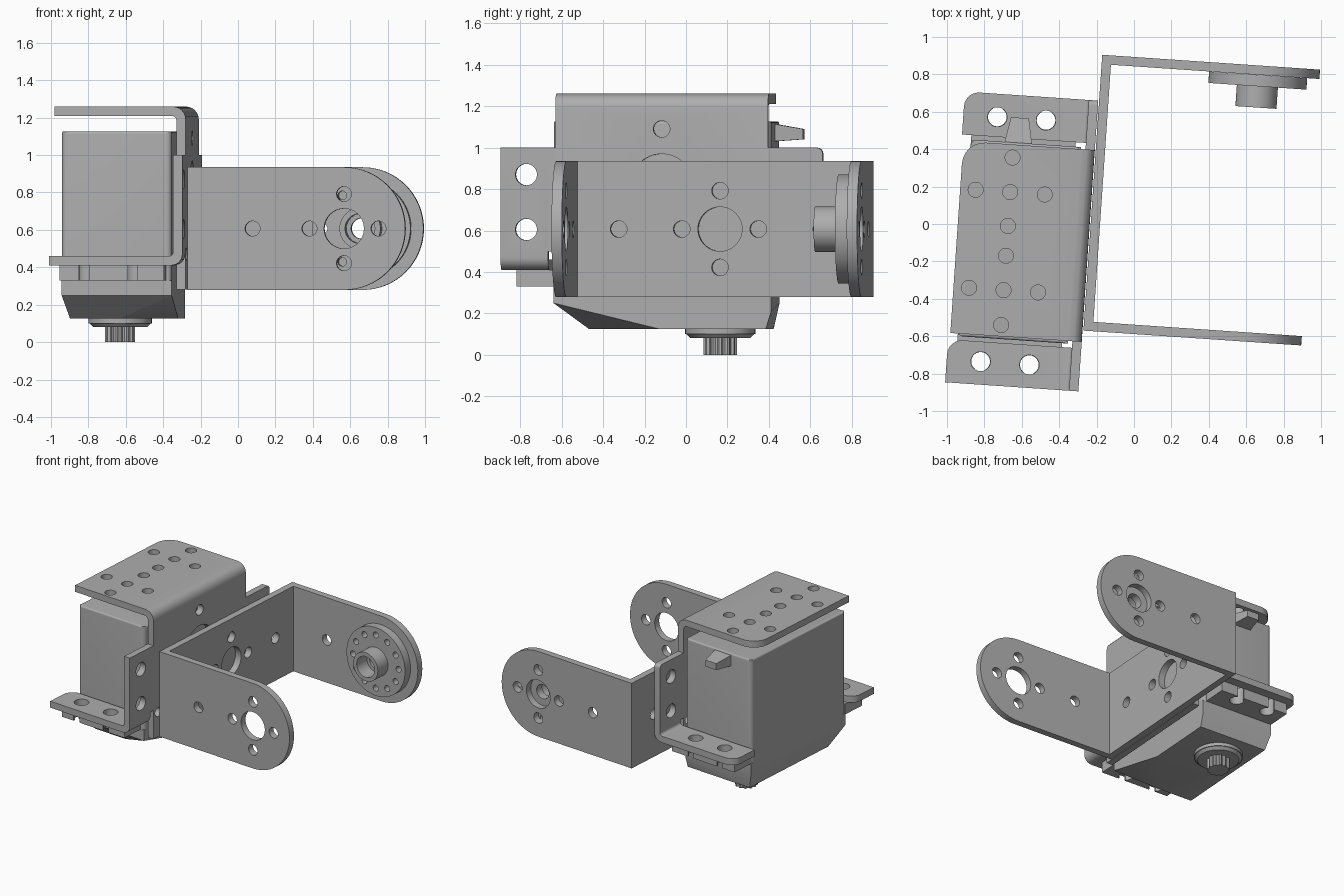
import bpy, bmesh, math
from mathutils import Matrix, Vector

if "Cube" in bpy.data.objects:
    bpy.data.objects.remove(bpy.data.objects["Cube"], do_unlink=True)

grey = bpy.data.materials.new("plain grey")
grey.use_nodes = True
GREY = (0.42, 0.42, 0.42, 1)
grey.diffuse_color = GREY
grey.node_tree.nodes["Principled BSDF"].inputs["Base Color"].default_value = GREY

U, V, Z = 0, 1, 2              # local axes, turned slightly about z at the end
T = 0.05                       # sheet thickness
parts = []


def finish(name, bm, keep=True):
    bmesh.ops.recalc_face_normals(bm, faces=bm.faces)
    me = bpy.data.meshes.new(name)
    bm.to_mesh(me)
    bm.free()
    me.materials.append(grey)
    ob = bpy.data.objects.new(name, me)
    bpy.context.collection.objects.link(ob)
    if keep:
        parts.append(ob)
    return ob


def prism(name, pts, axis, lo, hi, rounds=()):
    """Extrude a 2D outline along an axis; rounds = (edge axis, test, radius)."""
    bm = bmesh.new()

    def place(p, h):
        c = list(p)
        c.insert(axis, h)
        return bm.verts.new(c)
    a = [place(p, min(lo, hi)) for p in pts]
    b = [place(p, max(lo, hi)) for p in pts]
    bm.faces.new(a)
    bm.faces.new(b)
    for i in range(len(pts)):
        j = (i + 1) % len(pts)
        bm.faces.new((a[i], a[j], b[j], b[i]))
    for ax, test, r in rounds:
        chosen = []
        for e in bm.edges:
            d = (e.verts[1].co - e.verts[0].co).normalized()
            if abs(d[ax]) > 0.99 and test((e.verts[0].co + e.verts[1].co) / 2):
                chosen.append(e)
        bmesh.ops.bevel(bm, geom=chosen, offset=r, segments=6, profile=0.5, affect='EDGES')
    return finish(name, bm)


def box(name, u, v, z, rounds=()):
    return prism(name, [(u[0], v[0]), (u[1], v[0]), (u[1], v[1]), (u[0], v[1])], Z, *z, rounds)


def add_rod(bm, axis, c, r, length, n=32, r2=None):
    turn = Vector((0, 0, 1)).rotation_difference(Vector([float(i == axis) for i in range(3)]))
    bmesh.ops.create_cone(bm, cap_ends=True, segments=n, radius1=r, radius2=r if r2 is None else r2,
                          depth=length, matrix=Matrix.Translation(c) @ turn.to_matrix().to_4x4())


def rod(name, axis, c, r, length, **kw):
    bm = bmesh.new()
    add_rod(bm, axis, c, r, length, **kw)
    return finish(name, bm)


def apply_cut(ob, cutter):
    mod = ob.modifiers.new("cut", 'BOOLEAN')
    mod.object, mod.solver = cutter, 'EXACT'
    bpy.context.view_layer.objects.active = ob
    bpy.ops.object.modifier_apply(modifier=mod.name)
    bpy.data.objects.remove(cutter, do_unlink=True)


def drill(ob, axis, holes):
    """Cut round holes given as (centre, radius)."""
    bm = bmesh.new()
    for c, r in holes:
        add_rod(bm, axis, c, r, 0.22)
    apply_cut(ob, finish("hole_cutter", bm, keep=False))


def ring(n, r):
    return [(r * math.cos(k * math.tau / n), r * math.sin(k * math.tau / n)) for k in range(n)]


# U-shaped bracket: base and two round-ended arms
CZ, HALF, BU = 0.607, 0.328, -0.231
V0, V1, HU = -0.587, 0.891, 0.608
VC = (V0 + V1) / 2
base = box("u_bracket_base", (BU, BU + T), (V0 + T, V1 - T), (CZ - HALF, CZ + HALF))
drill(base, U, [((BU, VC, CZ), 0.107)]
      + [((BU, VC + a, CZ + b), 0.04) for a, b in ring(4, 0.185)]
      + [((BU, VC + s * 0.49, CZ), 0.04) for s in (-1, 1)])
outline = [(BU, CZ + HALF), (BU, CZ - HALF)]
for k in range(33):
    a = -math.pi / 2 + math.pi * k / 32
    outline.append((HU + HALF * math.cos(a), CZ + HALF * math.sin(a)))
for name, v in (("front_arm", V0), ("back_arm", V1 - T)):
    arm = prism(name, outline, V, v, v + T)
    drill(arm, V, [((HU, v, CZ), 0.107), ((0.118, v, CZ), 0.04)]
          + [((HU + a, v, CZ + b), 0.04) for a, b in ring(4, 0.185)])

# Idler disc and hub on the inside of the back arm
disc = rod("idler_disc", V, (HU, 0.81, CZ), 0.263, 0.061, n=64)
drill(disc, V, [((HU, 0.81, CZ), 0.055)]
      + [((HU + a, 0.81, CZ + b), 0.023) for a, b in ring(12, 0.205)])
hub = rod("idler_hub", V, (HU, 0.723, CZ), 0.11, 0.114, n=48)
drill(hub, V, [((HU, 0.723, CZ), 0.08)])

# Servo bracket: bent main sheet
MC, MH = -0.134, 0.514
OU, IU, TOP = -0.236, -0.286, 1.26
main = prism("servo_bracket", [(OU, 0.28), (OU, TOP), (-0.94, TOP), (-0.94, TOP - T), (IU, TOP - T), (IU, 0.28)],
             V, MC - MH, MC + MH,
             [(V, lambda c: c.x > -0.24 and c.z > 1.2, 0.07),
              (V, lambda c: abs(c.x - IU) < 0.01 and c.z > 1.2, 0.025),
              (Z, lambda c: c.x < -0.93, 0.12)])
LU = -0.672
top_holes = [(LU, v) for v in (0.31, 0.125, -0.056, -0.216, -0.4, -0.587)]
top_holes += [(LU + s * 0.185, v) for s in (-1, 1) for v in (0.125, -0.4)]
drill(main, Z, [((u, v, TOP), 0.04) for u, v in top_holes])
drill(main, U, [((OU, MC, 1.09), 0.04), ((OU, MC, 0.82), 0.15)]
      + [((OU, MC + s * 0.46, 0.47), 0.035) for s in (-1, 1)])

# Side ears with bent mounting feet, and servo lugs below them
for s, side in ((-1, "front"), (1, "back")):
    near, far, mid = MC + s * 0.549, MC + s * 0.779, MC + s * 0.655
    ear = prism(side + "_ear", [(OU, 1.0), (OU, 0.41), (-0.95, 0.41), (-0.95, 0.46), (IU, 0.46), (IU, 1.0)],
                V, near, far,
                [(V, lambda c: c.x > -0.24 and c.z < 0.5, 0.06),
                 (V, lambda c: abs(c.x - IU) < 0.01 and c.z < 0.5, 0.02),
                 (Z, lambda c: c.x < -0.94, 0.08),
                 (U, lambda c: c.z > 0.99 and abs(c.y - far) < 0.01, 0.03)])
    drill(ear, U, [((OU, mid, z), 0.052) for z in (0.87, 0.605)])
    drill(ear, Z, [((u, mid, 0.43), 0.052) for u in (-0.768, -0.507)])
    box(side + "_ear_web", (IU, OU), sorted((MC + s * MH, near)), (0.5, 1.0))
    lug = box(side + "_lug", (-0.9, -0.34), sorted((MC + s * 0.52, MC + s * 0.71)), (0.33, 0.41))
    drill(lug, Z, [((u, mid, 0.37), 0.05) for u in (-0.768, -0.507)])
    for u in (-0.768, -0.507):
        slot = box("slot_cutter", (u - 0.026, u + 0.026), sorted((mid, mid + s * 0.2)), (0.2, 0.5))
        parts.remove(slot)
        apply_cut(lug, slot)

# Servo case
S0, S1, L, R = -0.662, 0.391, -0.9, -0.31
box("servo_body", (L, R), (S0, S1), (0.33, 1.125),
    [(Z, lambda c: True, 0.03), (U, lambda c: c.z > 1.12, 0.012), (V, lambda c: c.z > 1.12, 0.012)])

# Faceted gear cover under the case
bm = bmesh.new()
for z, corners in ((0.33, [(L, S0), (R, S0), (R, S1), (L, S1)]),
                   (0.25, [(L, S0), (R, S0), (R, S1), (L, S1)]),
                   (0.21, [(L + 0.01, -0.58), (-0.6, -0.58), (R, S1)]),
                   (0.125, [(-0.865, -0.51), (-0.6, -0.51), (R, -0.15), (R, 0.365), (-0.865, 0.365)])):
    for u, v in corners:
        bm.verts.new((u, v, z))
hull = bmesh.ops.convex_hull(bm, input=bm.verts)
bmesh.ops.delete(bm, geom=[g for g in hull["geom_interior"] if isinstance(g, bmesh.types.BMVert)], context='VERTS')
finish("gear_cover", bm)

# Output collar and splined shaft
SU, SV = -0.64, 0.122
rod("output_collar", Z, (SU, SV, 0.113), 0.17, 0.025, n=48)
rod("output_ring", Z, (SU, SV, 0.091), 0.145, 0.02, n=48, r2=0.165)
teeth = []
for k in range(48):
    r = 0.08 if k % 4 < 2 else 0.07
    a = k * math.tau / 48
    teeth.append((SU + r * math.cos(a), SV + r * math.sin(a)))
prism("splined_shaft", teeth, Z, 0, 0.1)

# Tapered cable exit on the back
bm = bmesh.new()
for v, w, lo, hi in ((S1 - 0.01, 0.075, 1.03, 1.115), (0.525, 0.048, 1.04, 1.09)):
    for u, z in ((-w, lo), (w, lo), (w, hi), (-w, hi)):
        bm.verts.new((-0.647 + u, v, z))
bmesh.ops.convex_hull(bm, input=bm.verts)
finish("cable_exit", bm)

# Turn the assembly and smooth the round faces
spin = Matrix.Rotation(math.radians(-3.9), 4, 'Z')
for ob in parts:
    ob.data.transform(spin)
bpy.ops.object.select_all(action='DESELECT')
for ob in parts:
    ob.select_set(True)
bpy.context.view_layer.objects.active = parts[0]
bpy.ops.object.shade_smooth_by_angle(angle=math.radians(25))
